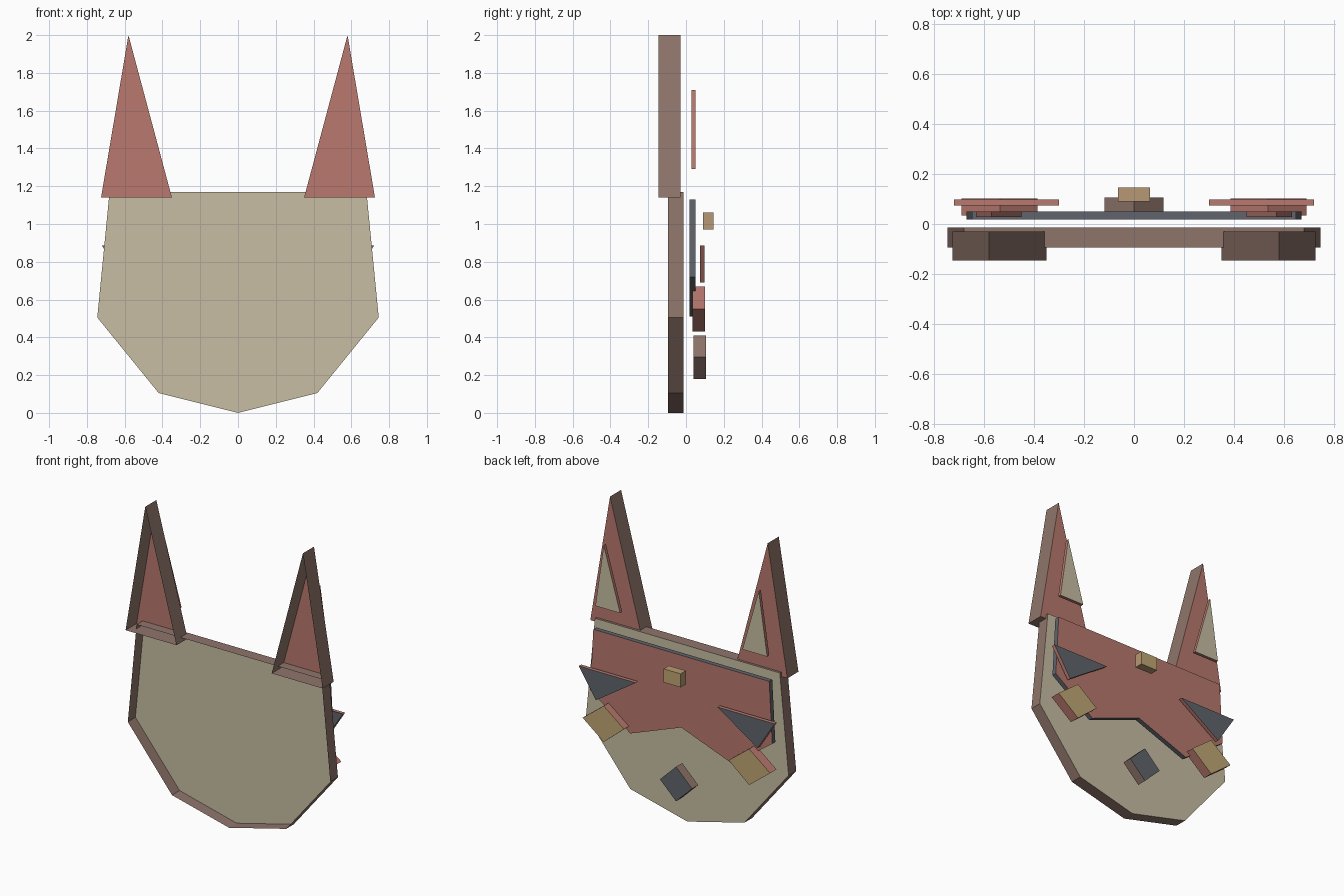
import bpy
import bmesh

if "Cube" in bpy.data.objects:
    bpy.data.objects.remove(bpy.data.objects["Cube"], do_unlink=True)


def srgb(value):
    c = value / 255
    return c / 12.92 if c <= 0.04045 else ((c + 0.055) / 1.055) ** 2.4


def material(name, *rgb):
    mat = bpy.data.materials.new(name)
    mat.use_nodes = True
    color = [srgb(v) for v in rgb] + [1.0]
    mat.diffuse_color = color
    mat.node_tree.nodes["Principled BSDF"].inputs["Base Color"].default_value = color
    return mat


cream = material("cream", 200, 190, 163)
pink = material("dusty pink", 184, 121, 110)
brown = material("brown", 143, 117, 107)
slate = material("slate grey", 96, 101, 108)
gold = material("gold", 192, 167, 117)
tan = material("tan", 184, 153, 115)


def shell(name, outline, y_open, y_cap, side, cap):
    """Extruded outline, open at y_open and closed by a coloured cap at y_cap."""
    bm = bmesh.new()
    opening = bm.faces.new([bm.verts.new((x, y_open, z)) for x, z in outline])
    extruded = bmesh.ops.extrude_face_region(bm, geom=[opening], use_keep_orig=True)["geom"]
    moved = [g for g in extruded if isinstance(g, bmesh.types.BMVert)]
    bmesh.ops.translate(bm, verts=moved, vec=(0, y_cap - y_open, 0))
    bmesh.ops.recalc_face_normals(bm, faces=bm.faces[:])
    bmesh.ops.delete(bm, geom=[f for f in bm.faces if f.normal.y < -0.9], context="FACES_ONLY")
    for face in bm.faces:
        face.material_index = 1 if face.normal.y > 0.9 else 0
    mesh = bpy.data.meshes.new(name)
    bm.to_mesh(mesh)
    bm.free()
    mesh.materials.append(side)
    mesh.materials.append(cap)
    obj = bpy.data.objects.new(name, mesh)
    bpy.context.collection.objects.link(obj)
    return obj


def mirrored(half):
    """Complete a half outline, listed from the bottom centre upwards."""
    return half + [(-x, z) for x, z in reversed(half) if x]


def pair(name, outline, *args):
    for prefix, sign in (("left_", 1), ("right_", -1)):
        shell(prefix + name, [(sign * x, z) for x, z in outline], *args)


# Head plate and the mask in front of it
shell("head_plate", mirrored([(0, 0), (0.42, 0.105), (0.745, 0.505), (0.68, 1.17)]),
      -0.094, -0.014, brown, cream)
shell("face_mask", mirrored([(0, 0.65), (0.375, 0.51), (0.67, 0.72), (0.647, 1.13)]),
      0.018, 0.05, slate, pink)

# Ears and their inner panels
pair("ear", [(0.35, 1.14), (0.725, 1.14), (0.58, 2.0)], -0.146, -0.03, brown, pink)
pair("inner_ear", [(0.45, 1.29), (0.632, 1.29), (0.57, 1.71)], 0.028, 0.05, pink, cream)

# Eyes and cheeks
pair("eye", [(0.3, 0.885), (0.595, 0.69), (0.72, 0.885)], 0.073, 0.098, pink, slate)
pair("cheek", [(0.535, 0.43), (0.69, 0.55), (0.535, 0.67), (0.385, 0.555)],
     0.034, 0.101, pink, gold)

# Nose and forehead block
shell("nose", mirrored([(0, 0.18), (0.118, 0.295), (0, 0.41)]), 0.04, 0.105, brown, slate)
shell("forehead_block", mirrored([(0.063, 0.97), (0.063, 1.06)]), 0.09, 0.146, tan, gold)
